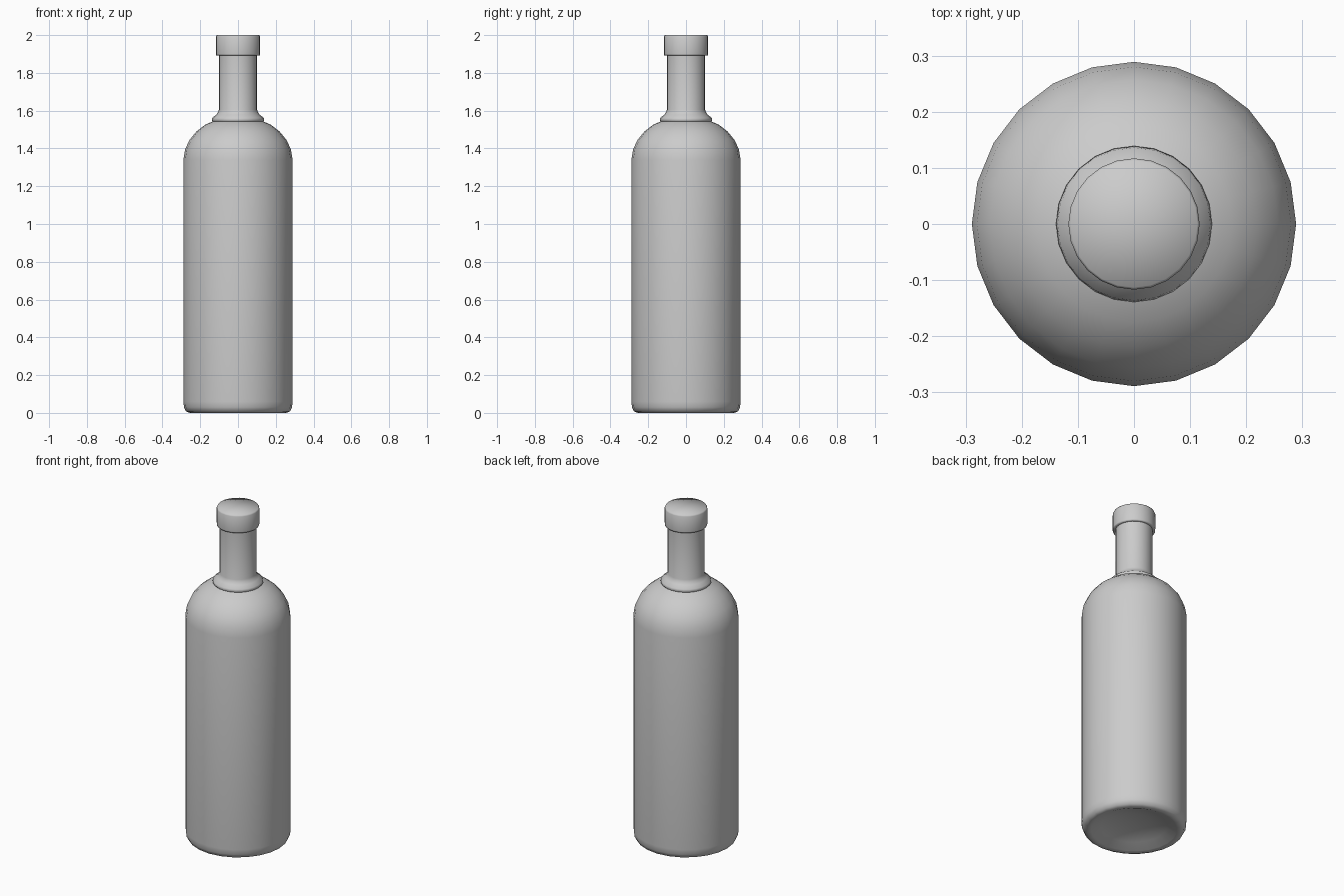
import bpy, bmesh, math

if "Cube" in bpy.data.objects:
    bpy.data.objects.remove(bpy.data.objects["Cube"])

SIDES = 24


def lathe(name, profile, angle):
    """Spin a (radius, z) profile around z; radius 0 makes a pole."""
    bm = bmesh.new()
    rings = []
    for r, z in profile:
        if r == 0:
            rings.append([bm.verts.new((0, 0, z))] * SIDES)
        else:
            rings.append([bm.verts.new((r * math.cos(2 * math.pi * i / SIDES),
                                        r * math.sin(2 * math.pi * i / SIDES), z))
                          for i in range(SIDES)])
    for a, b in zip(rings, rings[1:]):
        for i in range(SIDES):
            j = (i + 1) % SIDES
            quad = list(dict.fromkeys((a[i], a[j], b[j], b[i])))
            bm.faces.new(quad)
    bmesh.ops.recalc_face_normals(bm, faces=bm.faces)
    mesh = bpy.data.meshes.new(name)
    bm.to_mesh(mesh)
    bm.free()
    obj = bpy.data.objects.new(name, mesh)
    bpy.context.collection.objects.link(obj)
    bpy.ops.object.select_all(action='DESELECT')
    obj.select_set(True)
    bpy.context.view_layer.objects.active = obj
    bpy.ops.object.shade_smooth_by_angle(angle=math.radians(angle))
    return obj


# Glass: hollowed base, straight body, round shoulder, collar and neck
lathe("bottle", [
    (0, 0.055), (0.10, 0.048), (0.18, 0.028), (0.235, 0.004), (0.255, 0.0),
    (0.275, 0.008), (0.286, 0.03), (0.289, 0.06),
    (0.289, 1.34), (0.280, 1.395), (0.257, 1.445), (0.220, 1.49),
    (0.175, 1.525), (0.134, 1.543),
    (0.139, 1.548), (0.136, 1.562), (0.115, 1.578), (0.106, 1.592),
    (0.101, 1.605), (0.101, 1.90)], 75)

# Cap: wider than the neck, closed on top and underneath
lathe("cap", [
    (0.100, 1.895), (0.116, 1.893), (0.117, 1.90),
    (0.117, 1.992), (0.113, 2.0), (0, 2.0)], 95)
